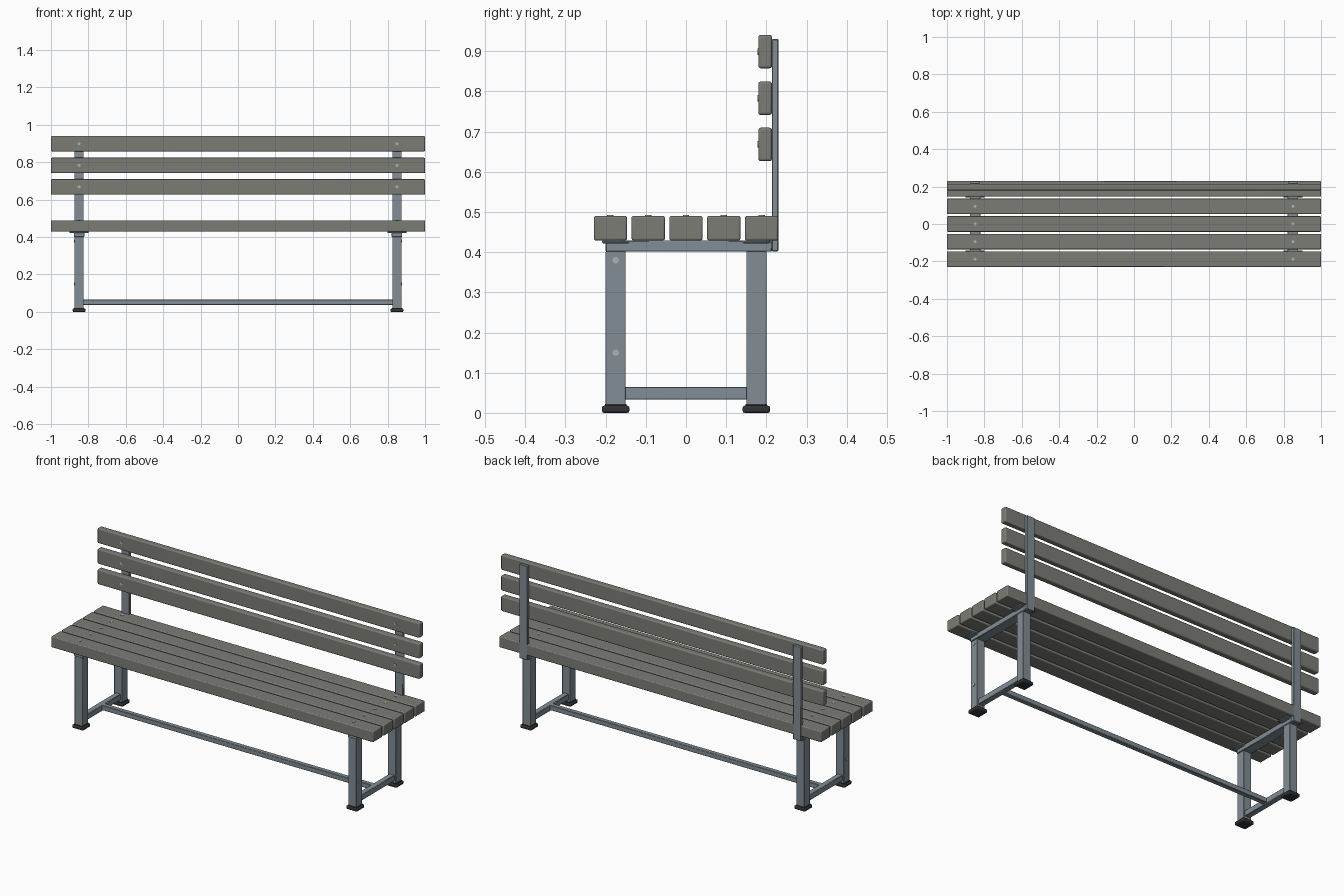
import bpy, math

if "Cube" in bpy.data.objects:
    bpy.data.objects.remove(bpy.data.objects["Cube"])


def material(name, rgb):
    m = bpy.data.materials.new(name)
    m.diffuse_color = (*rgb, 1)
    m.use_nodes = True
    m.node_tree.nodes["Principled BSDF"].inputs["Base Color"].default_value = m.diffuse_color
    return m


WOOD = material("weathered_wood", (0.20, 0.20, 0.18))
STEEL = material("painted_steel", (0.22, 0.27, 0.30))
RUBBER = material("dark_rubber", (0.03, 0.032, 0.035))
BOLT = material("bolt_metal", (0.42, 0.45, 0.45))


def box(name, x, y, z, mat, bevel=0.002, segments=1):
    """Bevelled box given by its (min, max) range on each axis."""
    ranges = (x, y, z)
    bpy.ops.mesh.primitive_cube_add(size=1, location=[(a + b) / 2 for a, b in ranges])
    ob = bpy.context.object
    ob.name = name
    ob.scale = [b - a for a, b in ranges]
    bpy.ops.object.transform_apply(location=False, rotation=False, scale=True)
    ob.data.materials.append(mat)
    if bevel:
        mod = ob.modifiers.new("edge_bevel", 'BEVEL')
        mod.width, mod.segments = bevel, segments
        bpy.ops.object.shade_smooth_by_angle(angle=math.radians(35))
    return ob


def bolt(name, loc, rot, radius=0.008):
    bpy.ops.mesh.primitive_cylinder_add(vertices=16, radius=radius, depth=0.006,
                                        location=loc, rotation=rot)
    ob = bpy.context.object
    ob.name = name
    ob.data.materials.append(BOLT)
    bpy.ops.object.shade_smooth_by_angle(angle=math.radians(35))


# Wooden slats with their bolts
SEAT_Y = [-0.188 + 0.094 * i for i in range(5)]
BACK_Z = [0.668, 0.783, 0.899]
for y in SEAT_Y:
    box("seat_slat", (-1, 1), (y - 0.0415, y + 0.0415), (0.429, 0.49), WOOD, 0.005, 3)
for z in BACK_Z:
    box("back_slat", (-1, 1), (0.18, 0.214), (z - 0.0415, z + 0.0415), WOOD, 0.006, 3)

# Steel end frames, one on each side
for s in (-1, 1):
    c = 0.85 * s

    def span(half):
        return (c - half, c + half)

    for name, y in (("front", -0.175), ("rear", 0.175)):
        box(name + "_leg", span(0.025), (y - 0.025, y + 0.025), (0.012, 0.402), STEEL, 0.003, 2)
        # Rubber foot: wide pad with a narrower collar
        box(name + "_foot_pad", span(0.034), (y - 0.034, y + 0.034), (0, 0.018), RUBBER, 0.005, 2)
        box(name + "_foot_collar", span(0.027), (y - 0.027, y + 0.027), (0.015, 0.022), RUBBER, 0)
        # Plate between frame and slats
        box(name + "_top_plate", span(0.052), (y - 0.034, y + 0.034), (0.421, 0.4295), STEEL, 0.003)

    box("seat_rail", span(0.028), (-0.2, 0.214), (0.401, 0.429), STEEL)
    box("side_rail", span(0.016), (-0.155, 0.155), (0.033, 0.065), STEEL)
    box("back_post", span(0.025), (0.2135, 0.23), (0.402, 0.93), STEEL)

    for y in SEAT_Y:
        bolt("seat_bolt", (c, y, 0.489), (0, 0, 0))
    for z in BACK_Z:
        bolt("back_bolt", (c, 0.181, z), (math.pi / 2, 0, 0))
    for z in (0.15, 0.38):
        bolt("leg_bolt", (c + s * 0.025, -0.175, z), (0, math.pi / 2, 0))

# Long stretcher joining the two side rails
box("stretcher", (-0.84, 0.84), (-0.0135, 0.0135), (0.038, 0.065), STEEL)
